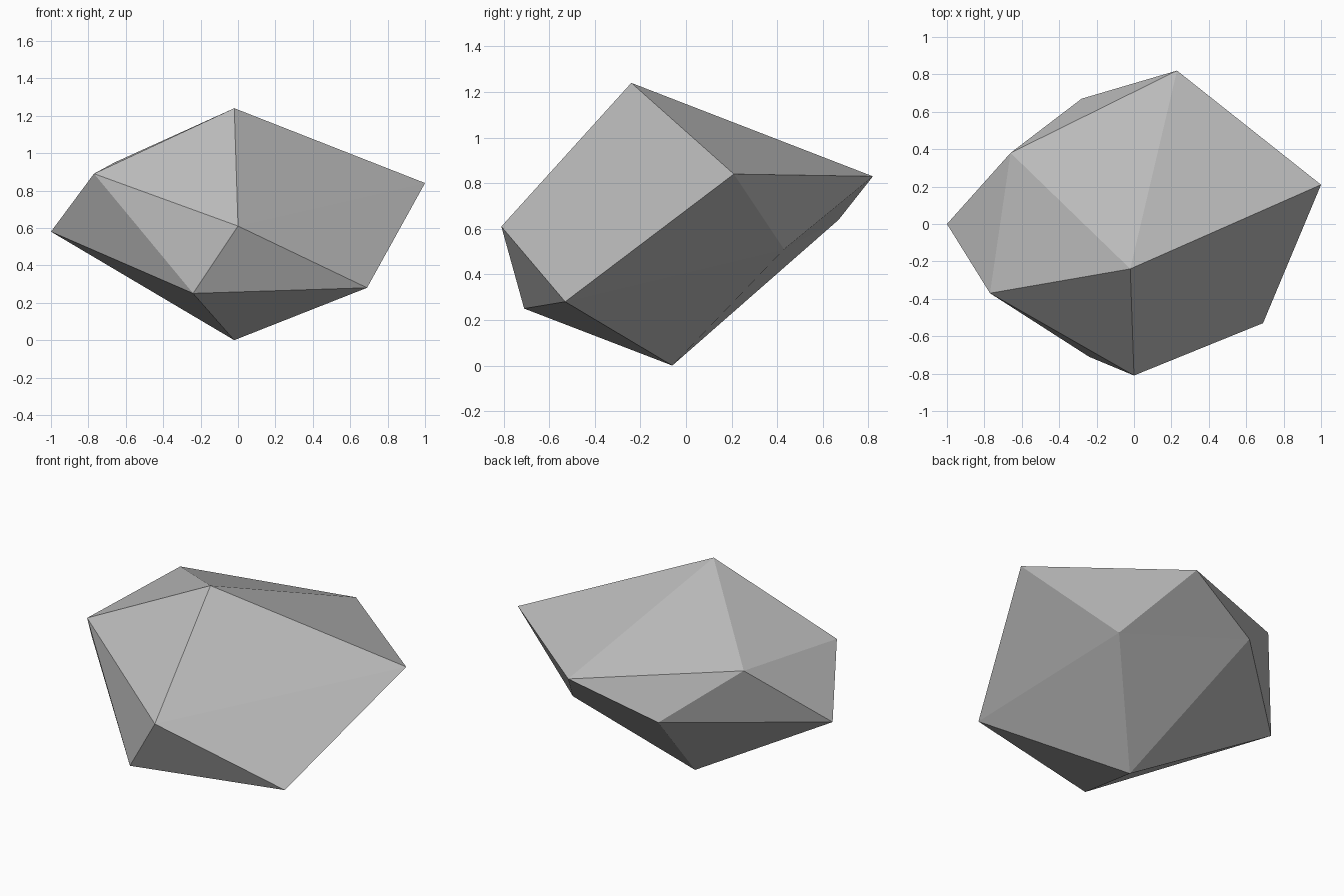
import bpy
import bmesh

cube = bpy.data.objects.get("Cube")
if cube:
    bpy.data.objects.remove(cube, do_unlink=True)

# Single stone colour
stone = bpy.data.materials.new("stone_grey")
stone.use_nodes = True
grey = (0.5, 0.5, 0.5, 1.0)
stone.diffuse_color = grey
stone.node_tree.nodes["Principled BSDF"].inputs["Base Color"].default_value = grey

# Corners of the boulder: a roughly hewn twenty-sided block
corners = {
    "peak": (-0.02, -0.24, 1.24),
    "base": (-0.02, -0.06, 0.0),
    "left_high": (1.0, 0.21, 0.84),
    "left_low": (0.69, -0.53, 0.28),
    "front_high": (0.0, -0.81, 0.61),
    "front_low": (-0.24, -0.71, 0.25),
    "right_high": (-0.77, -0.37, 0.89),
    "right_low": (-1.0, 0.0, 0.58),
    "back_right": (-0.66, 0.38, 0.95),
    "back_low": (-0.28, 0.67, 0.64),
    "back_high": (0.23, 0.82, 0.83),
    "back_left": (0.47, 0.43, 0.51),
}

# Upper and lower rings of corners, joined by a zigzag band
upper = ["front_high", "left_high", "back_high", "back_right", "right_high"]
lower = ["left_low", "back_left", "back_low", "right_low", "front_low"]

bm = bmesh.new()
point = {name: bm.verts.new(co) for name, co in corners.items()}


def facet(*names):
    bm.faces.new([point[n] for n in names])


for i in range(5):
    j = (i + 1) % 5
    facet("peak", upper[i], upper[j])
    facet(upper[i], lower[i], upper[j])
    facet(upper[j], lower[i], lower[j])
    facet("base", lower[j], lower[i])

bmesh.ops.recalc_face_normals(bm, faces=bm.faces)
mesh = bpy.data.meshes.new("boulder")
bm.to_mesh(mesh)
bm.free()
mesh.materials.append(stone)
boulder = bpy.data.objects.new("boulder", mesh)
bpy.context.collection.objects.link(boulder)
